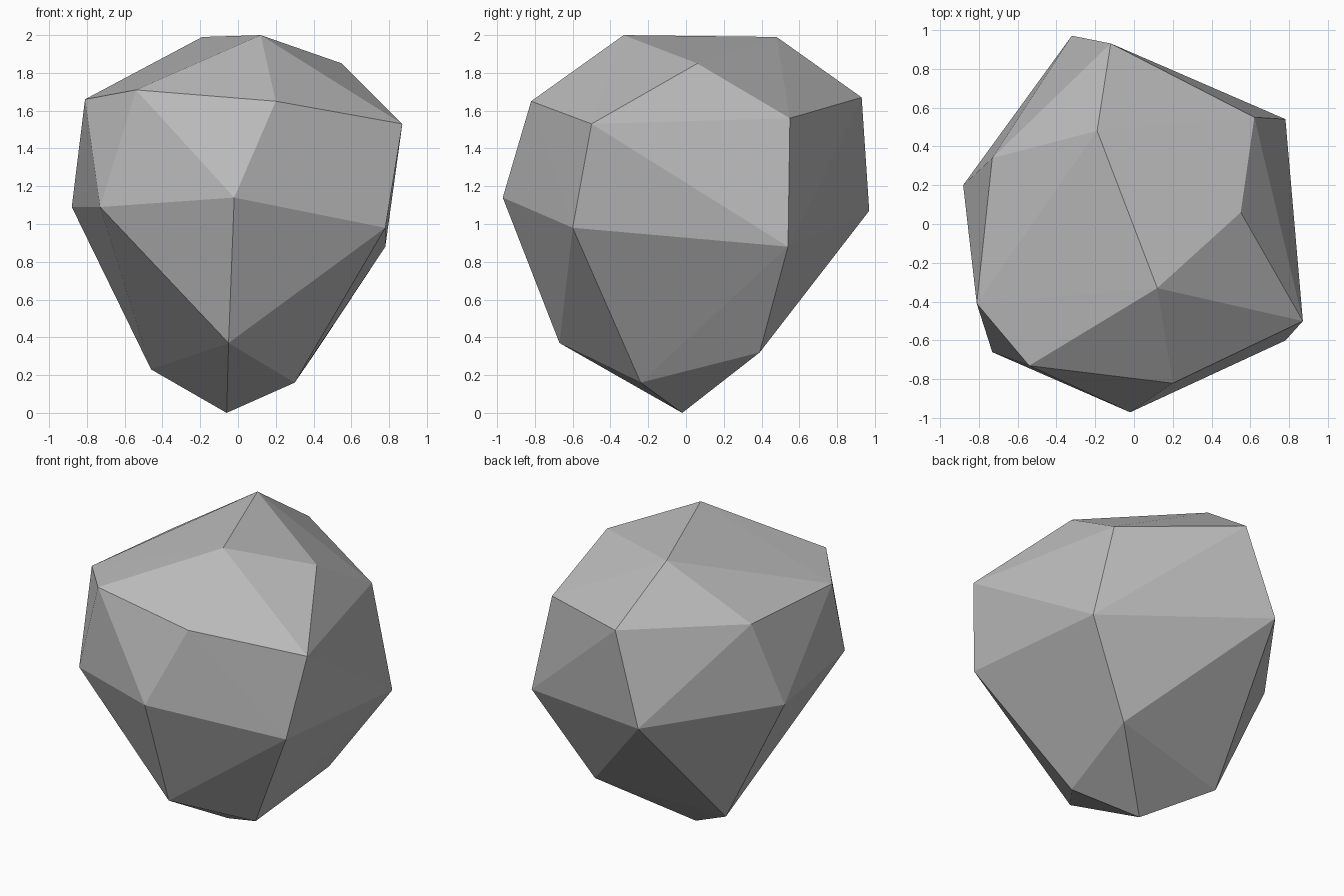
import bpy
import bmesh

# Remove the default cube only
default_cube = bpy.data.objects.get("Cube")
if default_cube:
    bpy.data.objects.remove(default_cube, do_unlink=True)


def make_material(name, colour):
    material = bpy.data.materials.new(name)
    material.use_nodes = True
    material.diffuse_color = colour
    for node in material.node_tree.nodes:
        if node.type == "BSDF_PRINCIPLED":
            node.inputs["Base Color"].default_value = colour
            node.inputs["Roughness"].default_value = 0.9
    return material


def make_hull(name, corners, material):
    """Wrap a closed convex solid around the corner points."""
    mesh = bpy.data.meshes.new(name)
    solid = bmesh.new()
    for corner in corners:
        solid.verts.new(corner)
    bmesh.ops.convex_hull(solid, input=solid.verts[:], use_existing_faces=False)
    bmesh.ops.recalc_face_normals(solid, faces=solid.faces[:])
    for face in solid.faces:
        face.smooth = False
    solid.to_mesh(mesh)
    solid.free()
    mesh.materials.append(material)
    hull = bpy.data.objects.new(name, mesh)
    bpy.context.collection.objects.link(hull)
    return hull


# Chipped corners of the boulder, grouped in rings from the top down
crown = [(.12, -.33, 2), (-.19, .48, 1.99), (.55, .06, 1.85)]
shoulder = [(.87, -.5, 1.53), (.2, -.82, 1.65), (-.54, -.73, 1.71),
            (-.81, -.41, 1.66), (-.73, .34, 1.65), (-.12, .93, 1.67),
            (.62, .55, 1.56)]
waist = [(-.02, -.97, 1.14), (-.73, -.66, 1.09), (-.88, .2, 1.09),
         (-.32, .97, 1.07), (.78, .54, .88), (.78, -.6, .98)]
foot = [(-.05, -.67, .37), (.3, -.24, .16), (-.46, .23, .23),
        (.41, .39, .32), (-.06, -.02, 0)]

stone = make_material("stone grey", (.5, .5, .5, 1))
boulder = make_hull("boulder", crown + shoulder + waist + foot, stone)
